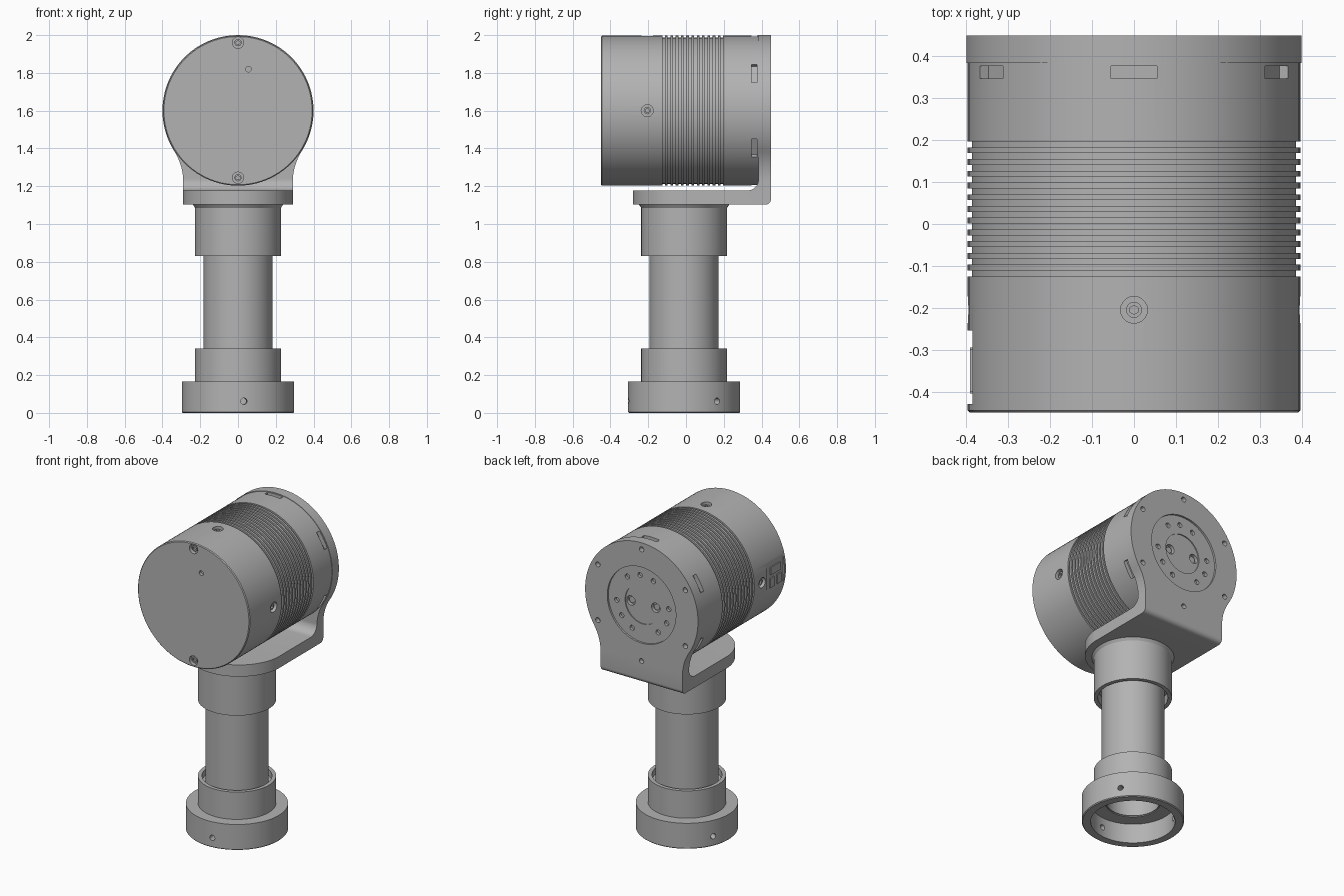
import bpy, bmesh
from math import radians, sin, cos, pi, sqrt
from mathutils import Matrix, Vector

cube = bpy.data.objects.get("Cube")
if cube:
    bpy.data.objects.remove(cube, do_unlink=True)

metal = bpy.data.materials.new("satin grey metal")
metal.use_nodes = True
GREY = (0.45, 0.45, 0.45, 1)
metal.diffuse_color = GREY
metal.node_tree.nodes["Principled BSDF"].inputs["Base Color"].default_value = GREY

AXIS_Z = 1.6                                  # height of the drum axis
POST_Y = -0.01
TO_Y = Matrix.Translation((0, 0, AXIS_Z)) @ Matrix.Rotation(-pi / 2, 4, 'X')


def finish(bm, name):
    bmesh.ops.recalc_face_normals(bm, faces=bm.faces)
    mesh = bpy.data.meshes.new(name)
    bm.to_mesh(mesh)
    bm.free()
    mesh.materials.append(metal)
    ob = bpy.data.objects.new(name, mesh)
    bpy.context.collection.objects.link(ob)
    return ob


def lathe(name, profile, matrix, closed=False, steps=96):
    """Spin (radius, height) points around local z."""
    bm = bmesh.new()
    vs = [bm.verts.new((r, 0, h)) for r, h in profile]
    pairs = list(zip(vs, vs[1:])) + ([(vs[-1], vs[0])] if closed else [])
    edges = [bm.edges.new(p) for p in pairs]
    bmesh.ops.spin(bm, geom=vs + edges, cent=(0, 0, 0), axis=(0, 0, 1),
                   angle=2 * pi, steps=steps)
    bmesh.ops.remove_doubles(bm, verts=bm.verts, dist=1e-5)
    bm.transform(matrix)
    return finish(bm, name)


def prism(name, points, direction):
    """Extrude a closed 3D outline."""
    bm = bmesh.new()
    face = bm.faces.new([bm.verts.new(p) for p in points])
    ext = bmesh.ops.extrude_face_region(bm, geom=[face])
    moved = [g for g in ext["geom"] if isinstance(g, bmesh.types.BMVert)]
    bmesh.ops.translate(bm, verts=moved, vec=direction)
    return finish(bm, name)


def rod(bm, loc, axis, r, length, sides=20):
    m = Matrix.Translation(loc) @ Vector(axis).to_track_quat('Z', 'Y').to_matrix().to_4x4()
    bmesh.ops.create_cone(bm, cap_ends=True, segments=sides, radius1=r,
                          radius2=r, depth=length, matrix=m)


def box(bm, loc, size, rot=None):
    m = Matrix.Translation(loc) @ (rot or Matrix()) @ Matrix.Diagonal((*size, 1))
    bmesh.ops.create_cube(bm, size=1, matrix=m)


def combine(ob, cutter, operation='DIFFERENCE'):
    mod = ob.modifiers.new("cut", 'BOOLEAN')
    mod.operation, mod.object, mod.solver = operation, cutter, 'EXACT'
    bpy.context.view_layer.objects.active = ob
    bpy.ops.object.modifier_apply(modifier=mod.name)
    bpy.data.objects.remove(cutter, do_unlink=True)


def arc(cx, cy, r, a0, a1, n):
    return [(cx + r * cos(radians(a0 + (a1 - a0) * i / n)),
             cy + r * sin(radians(a0 + (a1 - a0) * i / n))) for i in range(n + 1)]


def around(r, deg, y):
    return (r * cos(radians(deg)), y, AXIS_Z + r * sin(radians(deg)))


# Finned drum
R, FRONT = 0.397, -0.45
profile = [(0, FRONT), (R - 0.005, FRONT), (R, FRONT + 0.005)]
for k in range(12):
    y = -0.125 + 0.028 * k
    profile += [(R, y), (R - 0.01, y), (R - 0.01, y + 0.014), (R, y + 0.014)]
profile += [(R, 0.385), (0, 0.385)]
drum = lathe("drum", profile, TO_Y)

# Drum openings: rim slots, side screw wells, front wells, side panel recess
cut = bmesh.new()
screws = bmesh.new()
for k in range(6):
    a = 30 + 60 * k
    box(cut, around(0.4, a, 0.362), (0.06, 0.03, 0.11), Matrix.Rotation(-radians(a), 4, 'Y'))
for a in range(0, 360, 90):
    axis = (cos(radians(a)), 0, sin(radians(a)))
    rod(cut, around(0.4, a, -0.205), axis, 0.032, 0.07)
    rod(screws, around(0.37, a, -0.205), axis, 0.019, 0.03)
for z in (1.96, 1.245):
    rod(cut, (0, FRONT, z), (0, 1, 0), 0.03, 0.05)
    rod(screws, (0, FRONT + 0.025, z), (0, 1, 0), 0.019, 0.03)
rod(cut, (0.055, FRONT, 1.82), (0, 1, 0), 0.015, 0.04)
box(cut, (-0.426, -0.342, AXIS_Z), (0.08, 0.175, 0.25))
combine(drum, finish(cut, "drum_cutter"))

# Socket screws
combine_sockets = bmesh.new()
for a in range(0, 360, 90):
    rod(combine_sockets, around(0.385, a, -0.205),
        (cos(radians(a)), 0, sin(radians(a))), 0.011, 0.02, 6)
for z in (1.96, 1.245):
    rod(combine_sockets, (0, FRONT + 0.01, z), (0, 1, 0), 0.011, 0.02, 6)
drum_screws = finish(screws, "drum_screws")
combine(drum_screws, finish(combine_sockets, "socket_cutter"))

# Connector blocks in the side recess
conn = bmesh.new()
box(conn, (-0.386, -0.35, 1.635), (0.012, 0.1, 0.05))
for y in (-0.385, -0.315):
    box(conn, (-0.386, y, 1.56), (0.012, 0.04, 0.06))
connectors = finish(conn, "side_connectors")

# Bracket: L section trimmed by its back and top outlines
section = ([(-0.5, 1.102)] + arc(0.42, 1.132, 0.03, -90, 0, 6) + [(0.45, 2.1), (0.384, 2.1)]
           + arc(0.324, 1.237, 0.06, 0, -90, 8) + [(-0.5, 1.177)])
bracket = prism("bracket", [(-0.5, y, z) for y, z in section], (1, 0, 0))

half, disc, fil = 0.29, 0.4, 0.3
drop = sqrt((disc + fil) ** 2 - (half + fil) ** 2)
lean = 32.55                                  # angle where fillet meets the disc
fillet = arc(half + fil, AXIS_Z - drop, fil, 180, 180 - lean, 10)
right_side = [(half, 1.0)] + fillet
outline = (right_side + arc(0, AXIS_Z, disc, -lean + 3, 180 + lean - 3, 80)
           + [(-x, z) for x, z in reversed(right_side)])
combine(bracket, prism("back_outline", [(x, -0.6, z) for x, z in outline], (0, 1.2, 0)), 'INTERSECT')
plan = arc(0, 0.01, half + 0.001, 180, 360, 48) + [(half + 0.001, 0.2), (0.45, 0.2), (0.45, 0.6),
                                                  (-0.45, 0.6), (-0.45, 0.2), (-half - 0.001, 0.2)]
combine(bracket, prism("top_outline", [(x, y, 0.9) for x, y in plan], (0, 0, 1.3)), 'INTERSECT')

# Stepped round recess on the back, then its bolt holes
combine(bracket, lathe("recess_cutter", [(0, 0.432), (0.125, 0.432), (0.125, 0.438),
                                         (0.243, 0.438), (0.243, 0.5), (0, 0.5)], TO_Y))
holes = bmesh.new()
bolts = bmesh.new()
for k in range(6):
    rod(holes, around(0.358, 90 + 60 * k, 0.45), (0, 1, 0), 0.016, 0.06)
for k in range(3):
    for step in (-30, 0, 30):
        rod(holes, around(0.185, 84 - 120 * k + step, 0.45), (0, 1, 0), 0.016, 0.06)
for a in (0, 180):
    rod(holes, around(0.088, a, 0.45), (0, 1, 0), 0.03, 0.08)
    rod(bolts, around(0.088, a, 0.405), (0, 1, 0), 0.02, 0.03)
combine(bracket, finish(holes, "bolt_hole_cutter"))
back_bolts = finish(bolts, "back_bolts")

# Hollow post: base ring, two recessed collars and the tube
AT_POST = Matrix.Translation((0, POST_Y, 0))
base = lathe("base_ring", [(0.245, 0), (0.292, 0), (0.297, 0.005), (0.297, 0.165),
                           (0.16, 0.165), (0.16, 0.125), (0.245, 0.125)], AT_POST, True)
lower = lathe("lower_collar", [(0.16, 0.16), (0.227, 0.16), (0.227, 0.34),
                               (0.203, 0.34), (0.203, 0.3), (0.16, 0.3)], AT_POST, True)
tube = lathe("post_tube", [(0.155, 0.13), (0.183, 0.13), (0.183, 1.1), (0.155, 1.1)], AT_POST, True)
upper = lathe("upper_collar", [(0.17, 0.89), (0.203, 0.89), (0.203, 0.83), (0.227, 0.83),
                               (0.227, 1.085), (0.24, 1.104), (0.17, 1.104)], AT_POST, True)

# Set screw holes through the base ring
grub = bmesh.new()
for a in (-84, 36, 156):
    d = Vector((cos(radians(a)), sin(radians(a)), 0))
    rod(grub, d * 0.27 + Vector((0, POST_Y, 0.062)), d, 0.017, 0.1)
combine(base, finish(grub, "set_screw_cutter"))

# Smooth curved walls, keep crisp edges
bpy.ops.object.select_all(action='DESELECT')
for ob in (drum, drum_screws, connectors, bracket, back_bolts, base, lower, tube, upper):
    ob.select_set(True)
    bpy.context.view_layer.objects.active = ob
bpy.ops.object.shade_smooth_by_angle(angle=radians(30))
